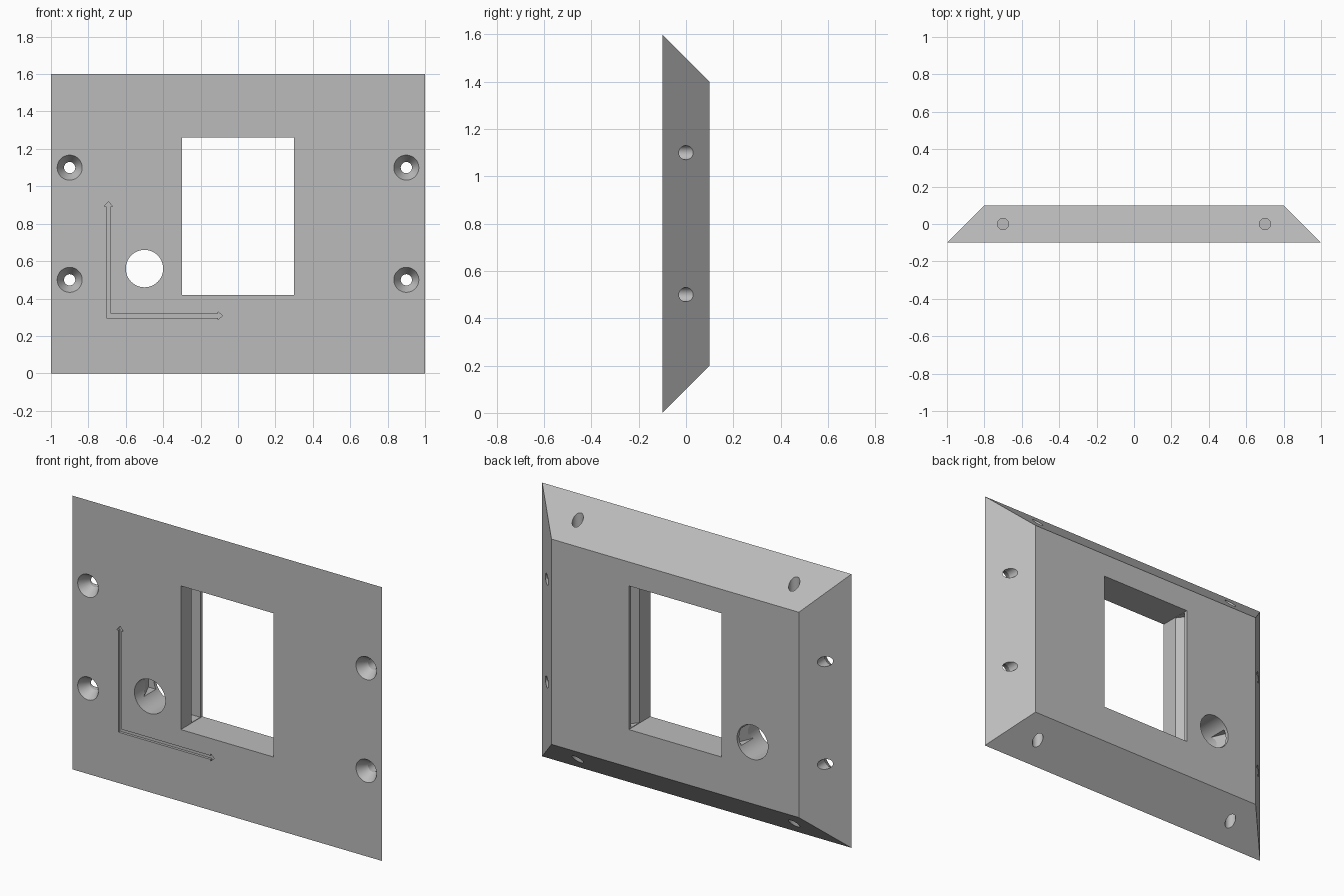
import bpy, bmesh, math
from mathutils import Vector

if "Cube" in bpy.data.objects:
    bpy.data.objects.remove(bpy.data.objects["Cube"], do_unlink=True)

FRONT, BACK = -0.1, 0.1

grey = bpy.data.materials.new("plain_grey")
grey.use_nodes = True
colour = (0.5, 0.5, 0.5, 1)
grey.diffuse_color = colour
grey.node_tree.nodes["Principled BSDF"].inputs["Base Color"].default_value = colour


def loft(name, rings):
    """Solid skinned through rings of equal length, capped at both ends."""
    bm = bmesh.new()
    loops = [[bm.verts.new(p) for p in ring] for ring in rings]
    n = len(loops[0])
    for a, b in zip(loops, loops[1:]):
        for i in range(n):
            j = (i + 1) % n
            bm.faces.new((a[i], a[j], b[j], b[i]))
    bm.faces.new(loops[0])
    bm.faces.new(loops[-1])
    bmesh.ops.recalc_face_normals(bm, faces=bm.faces)
    mesh = bpy.data.meshes.new(name)
    bm.to_mesh(mesh)
    bm.free()
    mesh.materials.append(grey)
    obj = bpy.data.objects.new(name, mesh)
    bpy.context.collection.objects.link(obj)
    return obj


def rect(w, z0, z1, y):
    return [(-w, y, z0), (w, y, z0), (w, y, z1), (-w, y, z1)]


def circle(x, z, r, y, n=48):
    steps = [2 * math.pi * i / n for i in range(n)]
    return [(x + r * math.cos(t), y, z + r * math.sin(t)) for t in steps]


# Bevelled plate
plate = loft("panel_plate", [rect(1, 0, 1.6, FRONT), rect(0.8, 0.2, 1.4, BACK)])


def cut(cutter):
    cutter.hide_render = True
    mod = plate.modifiers.new("cut", "BOOLEAN")
    mod.operation = "DIFFERENCE"
    mod.solver = "EXACT"
    mod.object = cutter
    bpy.context.view_layer.objects.active = plate
    bpy.ops.object.modifier_apply(modifier=mod.name)
    bpy.data.objects.remove(cutter, do_unlink=True)


def snap_groove(wall, side, depth, start, z0, z1):
    """Sloped undercut behind a wall, leaving a thin lip at the back."""
    lip = 0.08
    slope = (lip - start) / depth
    profile = [(-0.02, start - 0.02 * slope), (depth, lip), (-0.02, lip)]
    cut(loft("groove_cutter",
             [[(wall + side * d, y, z) for d, y in profile] for z in (z0, z1)]))


# Window and round opening, with undercuts on both sides
cut(loft("window_cutter", [rect(0.3, 0.42, 1.26, -0.2), rect(0.3, 0.42, 1.26, 0.2)]))
cut(loft("round_cutter", [circle(-0.5, 0.56, 0.1, y) for y in (-0.2, 0.2)]))
for side in (-1, 1):
    snap_groove(side * 0.3, side, 0.06, 0, 0.423, 1.257)
    snap_groove(-0.5 + side * 0.1, side, 0.035, 0, 0.51, 0.61)

# Countersunk screw holes
for x in (-0.9, 0.9):
    for z in (0.5, 1.1):
        cut(loft("screw_cutter", [circle(x, z, 0.073, FRONT - 0.01),
                                  circle(x, z, 0.03, -0.04),
                                  circle(x, z, 0.03, 0.2)]))

# Blind round holes in the top and bottom bevels
for x in (-0.7, 0.7):
    for z0, z1 in ((1.3, 1.7), (-0.1, 0.3)):
        rings = [[(px, py, z) for px, _, py in circle(x, 0, 0.03, 0, 32)] for z in (z0, z1)]
        cut(loft("peg_cutter", rings))

# Engraved arrows sharing one corner
corner = Vector((-0.693, 0.308))
w, head = 0.011, 0.022
for along, across in ((Vector((0, 1)), Vector((1, 0))), (Vector((1, 0)), Vector((0, 1)))):
    shape = [(-w, -w), (0.585, -w), (0.585, -head), (0.61, 0),
             (0.585, head), (0.585, w), (-w, w)]
    pts = [corner + along * a + across * b for a, b in shape]
    cut(loft("arrow_cutter", [[(p.x, y, p.y) for p in pts] for y in (-0.15, FRONT + 0.015)]))

# Smooth hole walls, crisp edges
bpy.ops.object.select_all(action="DESELECT")
plate.select_set(True)
bpy.context.view_layer.objects.active = plate
bpy.ops.object.shade_smooth_by_angle(angle=math.radians(20))
